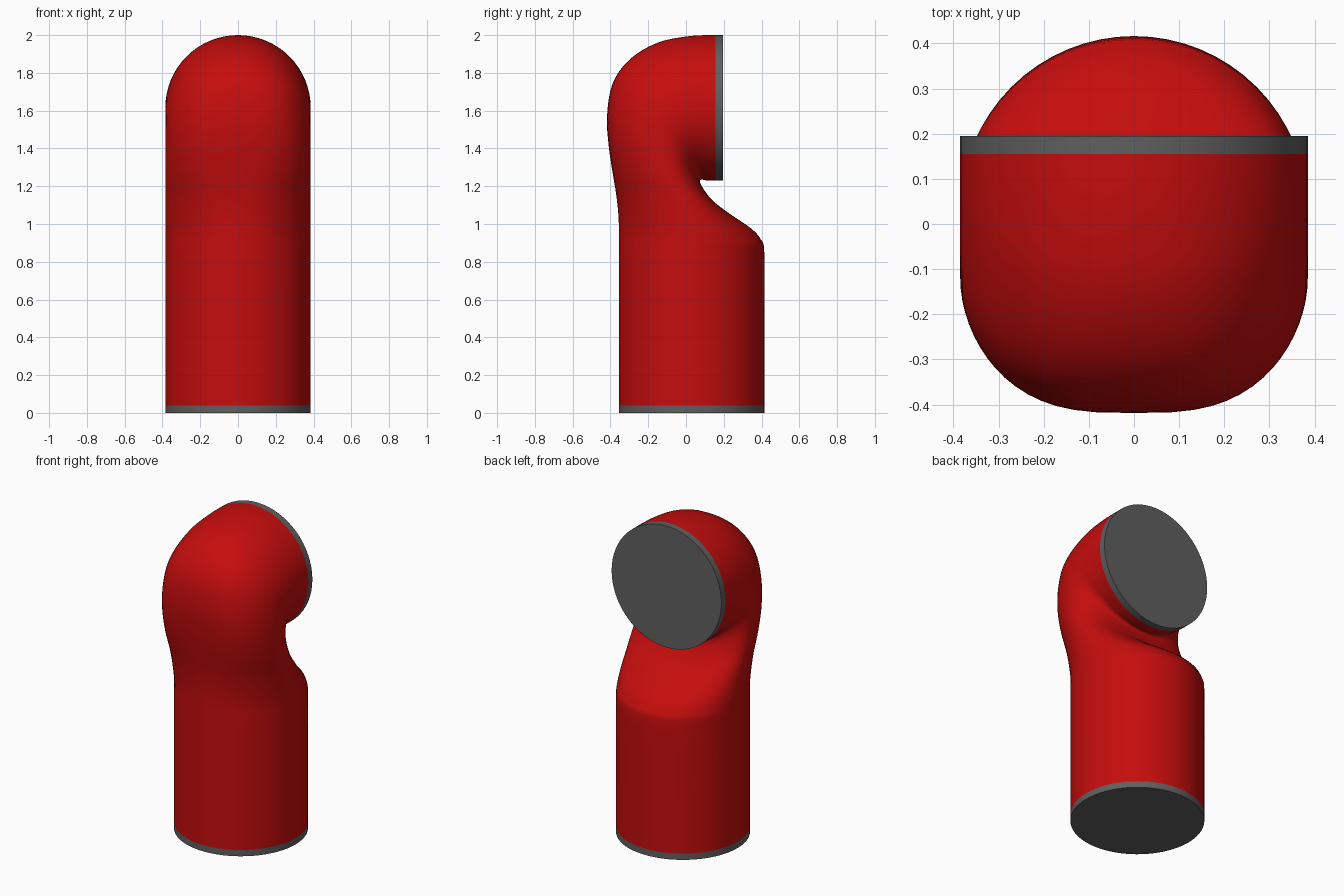
import bpy, math
from mathutils import Vector

if "Cube" in bpy.data.objects:
    bpy.data.objects.remove(bpy.data.objects["Cube"])

R = 0.385
SEG = 64


def material(name, rgb):
    m = bpy.data.materials.new(name)
    m.diffuse_color = (*rgb, 1)
    m.use_nodes = True
    m.node_tree.nodes["Principled BSDF"].inputs["Base Color"].default_value = m.diffuse_color
    return m


red = material("red_paint", (0.56, 0.004, 0.004))
dark = material("dark_grey", (0.115, 0.115, 0.115))


def finish(obj, mat):
    obj.data.materials.append(mat)
    bpy.ops.object.select_all(action='DESELECT')
    obj.select_set(True)
    bpy.context.view_layer.objects.active = obj
    bpy.ops.object.shade_smooth_by_angle(angle=math.radians(40))


# Bent pipe sections as (y, z): outer front point, side point, inner back point
sections = [
    ((-.355, .04), (.03, .04), (.415, .04)),
    ((-.355, .45), (.03, .45), (.415, .45)),
    ((-.355, .84), (.03, .84), (.415, .84)),
    ((-.355, .95), (.03, .92), (.395, .92)),
    ((-.358, 1.05), (.01, 1.01), (.34, .98)),
    ((-.37, 1.16), (-.03, 1.12), (.23, 1.055)),
    ((-.39, 1.28), (-.09, 1.25), (.14, 1.125)),
    ((-.41, 1.42), (-.12, 1.38), (.09, 1.19)),
    ((-.418, 1.57), (-.11, 1.49), (.073, 1.226)),
    ((-.39, 1.74), (-.07, 1.56), (.082, 1.235)),
    ((-.30, 1.87), (-.01, 1.59), (.095, 1.233)),
    ((-.15, 1.96), (.06, 1.61), (.11, 1.231)),
    ((.02, 1.995), (.11, 1.615), (.13, 1.23)),
    ((.155, 2.0), (.155, 1.615), (.155, 1.23)),
]
sections = [[Vector(p) for p in s] for s in sections]


def spline(a, b, c, d, t):
    return 0.5 * (2 * b + (c - a) * t + (2 * a - 5 * b + 4 * c - d) * t * t
                  + (3 * b - a - 3 * c + d) * t ** 3)


def section_at(i, t):
    n = len(sections) - 1
    k = [max(0, min(n, i + o)) for o in (-1, 0, 1, 2)]
    return [spline(*(sections[j][c] for j in k), t) for c in range(3)]


# Loft the smooth red elbow through the sections
STEPS = 4
rings = [section_at(i, s / STEPS) for i in range(len(sections) - 1) for s in range(STEPS)]
rings.append(sections[-1])
verts = []
for i, (outer, side, inner) in enumerate(rings):
    # the outside of the bend is fuller than an ellipse
    d = min(1, abs(i / STEPS - 7.5) / 5)
    full = 1 - 0.35 * math.cos(d * math.pi / 2) ** 2
    for j in range(SEG):
        a = 2 * math.pi * j / SEG
        c, s = math.cos(a), math.sin(a)
        p = side + (inner - outer) * (c / 2) + ((outer + inner) / 2 - side) * c * c
        x = math.copysign(abs(s) ** (full if c < 0 else 1), s)
        if j % (SEG // 2) == 0:
            x = 0
        verts.append((R * x, p.x, p.y))
faces = []
for i in range(len(rings) - 1):
    for j in range(SEG):
        k = (j + 1) % SEG
        faces.append((i * SEG + j, i * SEG + k, (i + 1) * SEG + k, (i + 1) * SEG + j))
faces.append(tuple(range(SEG)))
faces.append(tuple((len(rings) - 1) * SEG + j for j in range(SEG)))
mesh = bpy.data.meshes.new("elbow_body")
mesh.from_pydata(verts, [], faces)
body = bpy.data.objects.new("elbow_body", mesh)
bpy.context.collection.objects.link(body)
bpy.context.view_layer.objects.active = body
body.select_set(True)
bpy.ops.object.mode_set(mode='EDIT')
bpy.ops.mesh.select_all(action='SELECT')
bpy.ops.mesh.normals_make_consistent(inside=False)
bpy.ops.object.mode_set(mode='OBJECT')
finish(body, red)

# Grey end discs: foot and backward-facing mouth
for name, loc, tilt in (("base_disc", (0, .03, .02), 0),
                        ("mouth_disc", (0, .175, 1.615), math.pi / 2)):
    bpy.ops.mesh.primitive_cylinder_add(vertices=SEG, radius=R, depth=.04,
                                        location=loc, rotation=(tilt, 0, 0))
    disc = bpy.context.object
    disc.name = name
    finish(disc, dark)
